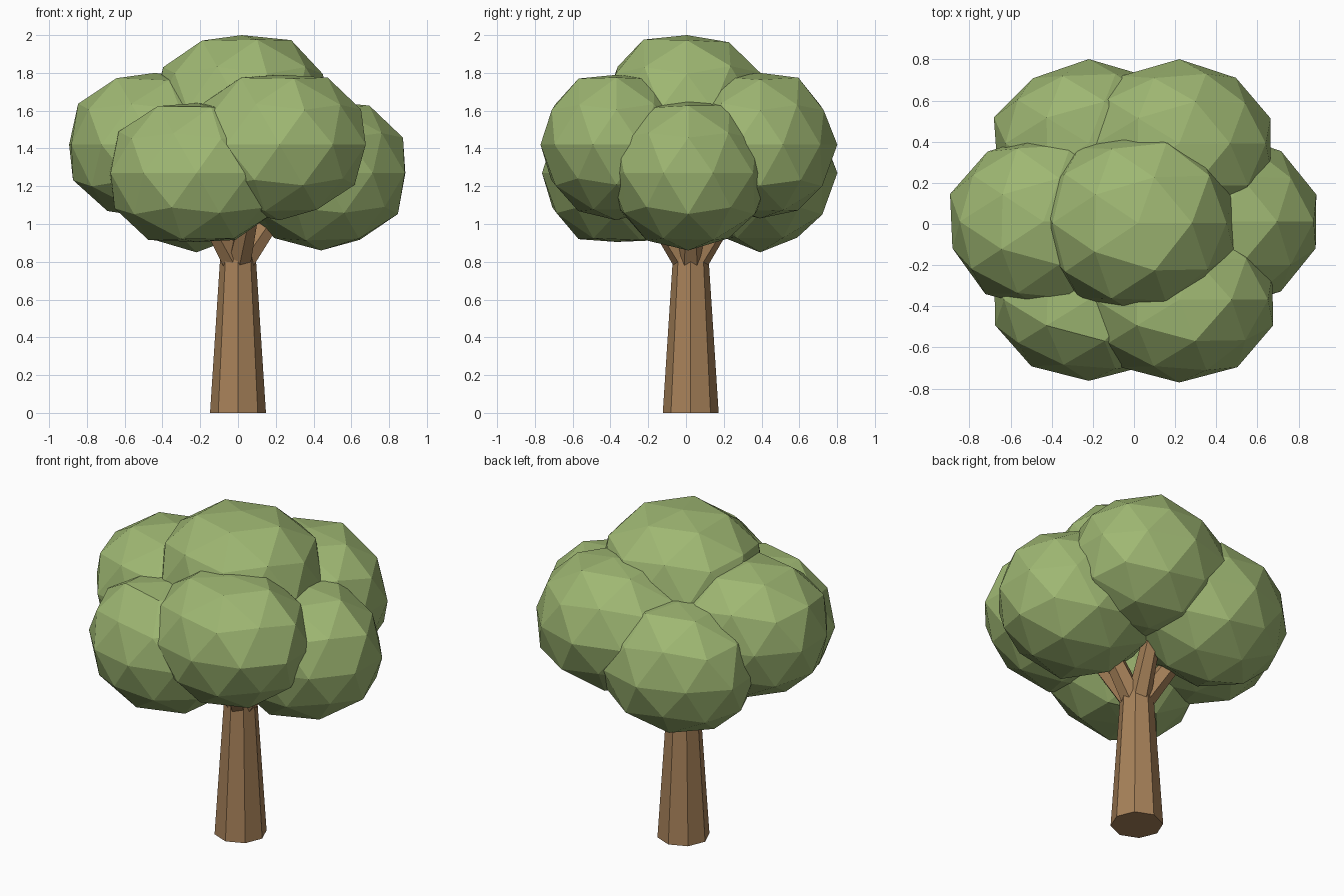
import bpy, bmesh, math, random
from mathutils import Vector

if "Cube" in bpy.data.objects:
    bpy.data.objects.remove(bpy.data.objects["Cube"])

random.seed(11)


def material(name, rgb):
    m = bpy.data.materials.new(name)
    m.diffuse_color = (*rgb, 1.0)
    m.use_nodes = True
    m.node_tree.nodes["Principled BSDF"].inputs["Base Color"].default_value = m.diffuse_color
    return m


LEAF = material("leaf green", (0.345, 0.475, 0.17))
BARK = material("bark brown", (0.385, 0.22, 0.10))


def finish(bm, name, mat):
    bmesh.ops.recalc_face_normals(bm, faces=bm.faces)
    me = bpy.data.meshes.new(name)
    bm.to_mesh(me)
    bm.free()
    me.materials.append(mat)
    ob = bpy.data.objects.new(name, me)
    bpy.context.collection.objects.link(ob)
    return ob


def tapered(name, a, b, r1, r2, sides):
    """Flat-sided tapered post from point a to point b."""
    a, b = Vector(a), Vector(b)
    d = b - a
    bm = bmesh.new()
    bmesh.ops.create_cone(bm, cap_ends=True, segments=sides, radius1=r1,
                          radius2=r2, depth=d.length)
    rot = Vector((0, 0, 1)).rotation_difference(d)
    for v in bm.verts:
        v.co = rot @ v.co + (a + b) / 2
    return finish(bm, name, BARK)


def leaf_clump(name, centre, radii, top, bottom):
    """Lumpy icosphere; top and bottom are the heights of its two poles."""
    bm = bmesh.new()
    bmesh.ops.create_icosphere(bm, subdivisions=2, radius=1.0)
    for v in bm.verts:
        p = v.co.normalized()
        k = random.uniform(0.975, 1.025)
        v.co = [centre[i] + p[i] * radii[i] * k for i in range(3)]
        if abs(p.z) > 0.99:
            v.co.z = top if p.z > 0 else bottom
    return finish(bm, name, LEAF)


# Trunk
tapered("trunk", (0, 0.025, 0), (0, 0.025, 0.86), 0.148, 0.092, 8)

# Branches fanning out into the crown
for k in range(5):
    t = math.tau * k / 5
    c, s = math.cos(t), math.sin(t)
    tapered(f"branch_{k + 1}", (0.02 * c, 0.025 + 0.02 * s, 0.79),
            (0.30 * c, 0.025 + 0.30 * s, 1.20), 0.068, 0.045, 6)

# Crown: one top clump over a ring of six, alternately low and high
leaf_clump("crown_top", (0.02, 0.005, 1.61), (0.49, 0.45, 0.42), 2.0, 1.2)
ring = [("right", 1.65, 0.86), ("back_right", 1.80, 1.03), ("back_left", 1.64, 0.85),
        ("left", 1.80, 1.03), ("front_left", 1.64, 0.905), ("front_right", 1.79, 1.02)]
for k, (side, top, bottom) in enumerate(ring):
    t = math.tau * k / 6
    z = 1.42 if k % 2 else 1.27
    ry = 0.43 if k % 3 == 0 else 0.40
    leaf_clump("crown_" + side,
               (0.44 * math.cos(t), 0.012 + 0.38 * math.sin(t) / math.sin(math.pi / 3), z),
               (0.475, ry, 0.41), top, bottom)
